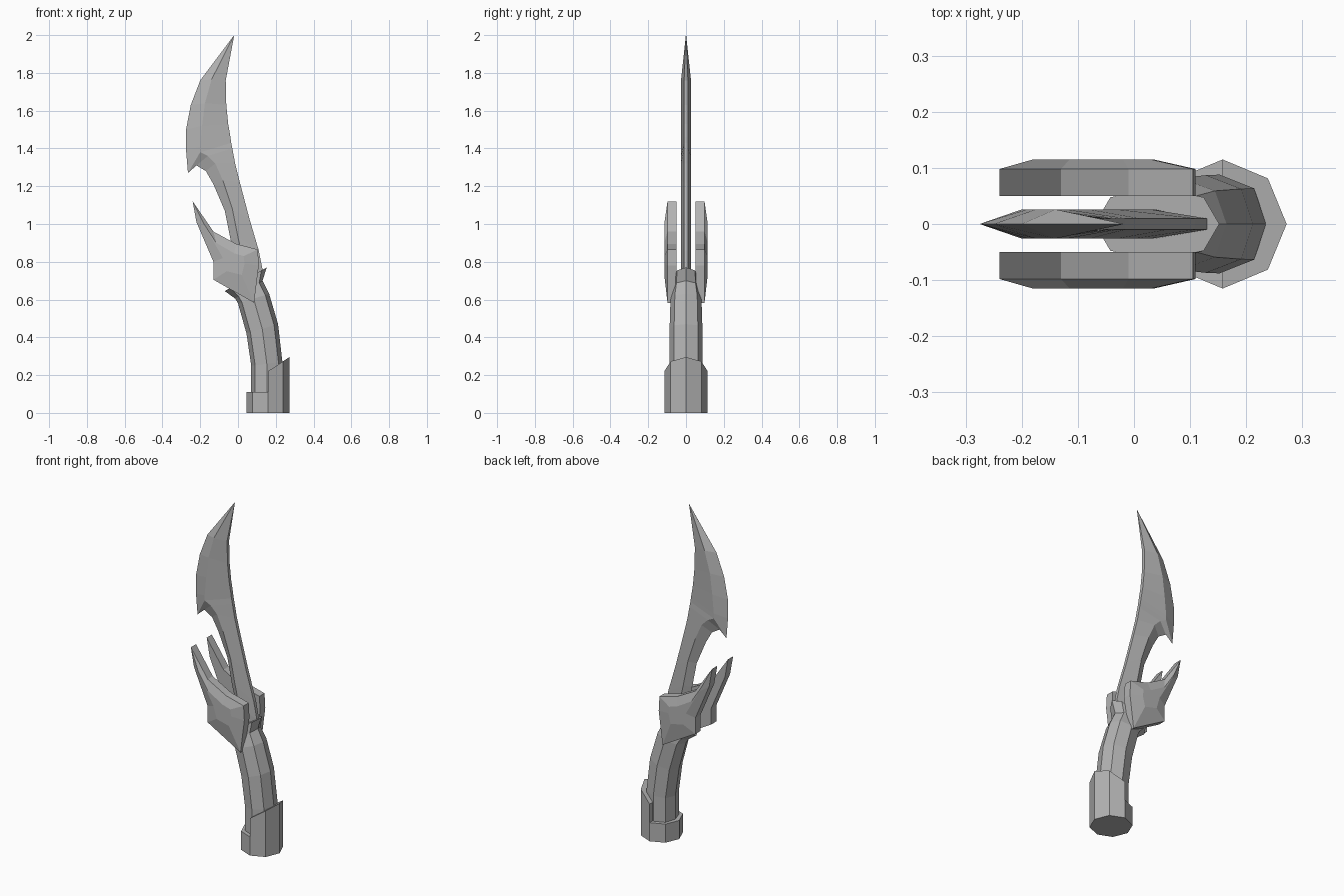
import bpy, bmesh, math
from mathutils import Vector

cube = bpy.data.objects.get("Cube")
if cube:
    bpy.data.objects.remove(cube)

steel = bpy.data.materials.new("grey_steel")
GREY = (0.45, 0.45, 0.45, 1)
steel.use_nodes = True
steel.diffuse_color = GREY
steel.node_tree.nodes["Principled BSDF"].inputs["Base Color"].default_value = GREY


def finish(name, bm):
    bmesh.ops.recalc_face_normals(bm, faces=bm.faces)
    mesh = bpy.data.meshes.new(name)
    bm.to_mesh(mesh)
    bm.free()
    mesh.materials.append(steel)
    obj = bpy.data.objects.new(name, mesh)
    bpy.context.collection.objects.link(obj)
    return obj


def loft(name, rings):
    """Skin a list of equal-length point rings and cap both ends."""
    bm = bmesh.new()
    loops = [[bm.verts.new(p) for p in ring] for ring in rings]
    n = len(loops[0])
    for a, b in zip(loops, loops[1:]):
        for i in range(n):
            j = (i + 1) % n
            bm.faces.new((a[i], a[j], b[j], b[i]))
    bm.faces.new(loops[0])
    bm.faces.new(loops[-1])
    bmesh.ops.remove_doubles(bm, verts=bm.verts, dist=0.0005)
    return finish(name, bm)


# Blade: each row is cutting edge, ridge and spine in (x, z)
rows = [
    ((0.00, 0.68), (0.04, 0.68), (0.115, 0.66)),
    ((-0.01, 0.80), (0.03, 0.80), (0.13, 0.76)),
    ((-0.04, 0.92), (0.00, 0.93), (0.11, 0.86)),
    ((-0.07, 1.07), (-0.03, 1.08), (0.06, 1.03)),
    ((-0.13, 1.21), (-0.08, 1.23), (0.01, 1.22)),
    ((-0.17, 1.28), (-0.12, 1.32), (-0.015, 1.32)),
    ((-0.22, 1.31), (-0.16, 1.36), (-0.03, 1.40)),
    ((-0.265, 1.27), (-0.20, 1.38), (-0.036, 1.43)),
    ((-0.275, 1.39), (-0.20, 1.41), (-0.04, 1.46)),
    ((-0.275, 1.50), (-0.19, 1.52), (-0.052, 1.53)),
    ((-0.25, 1.63), (-0.175, 1.64), (-0.062, 1.63)),
    ((-0.20, 1.76), (-0.14, 1.765), (-0.065, 1.76)),
    ((-0.024, 1.995), (-0.022, 1.997), (-0.02, 2.0)),
]
rings = []
for k, (e, r, s) in enumerate(rows):
    tip = k == len(rows) - 1
    ry, sy = (0.001, 0.0005) if tip else (0.026, 0.01)
    rings.append([(e[0], 0, e[1]), (r[0], -ry, r[1]), (s[0], -sy, s[1]),
                  (s[0], sy, s[1]), (r[0], ry, r[1])])
loft("blade", rings)

# Guard plates: full outline, with a raised smaller outline on the outside
outline = [(-0.24, 1.12), (-0.13, 0.96), (-0.01, 0.895), (0.105, 0.865),
           (0.11, 0.78), (0.085, 0.583), (-0.13, 0.705), (-0.13, 0.80), (-0.22, 1.01)]
raised = [(-0.18, 1.00), (-0.115, 0.90), (-0.02, 0.845), (0.03, 0.83),
          (0.035, 0.79), (0.02, 0.73), (-0.06, 0.75), (-0.08, 0.82), (-0.165, 0.97)]
for side, name in ((-1, "front_guard"), (1, "back_guard")):
    loft(name, [[(x, side * y, z) for x, z in pts]
                for pts, y in ((outline, 0.05), (outline, 0.098), (raised, 0.115))])

# Grip: each row is left point, right point and half width
grip = [
    ((0.07, 0.05), (0.235, 0.05), 0.088),
    ((0.07, 0.25), (0.235, 0.27), 0.088),
    ((0.045, 0.42), (0.212, 0.47), 0.087),
    ((0.00, 0.58), (0.165, 0.63), 0.082),
    ((-0.015, 0.605), (0.13, 0.70), 0.070),
    ((-0.07, 0.645), (0.152, 0.77), 0.066),
]
section = [(1, 0), (0.75, 0.72), (0, 1), (-0.75, 0.72),
           (-1, 0), (-0.75, -0.72), (0, -1), (0.75, -0.72)]
rings = []
for a, b, w in grip:
    a, b = Vector((a[0], 0, a[1])), Vector((b[0], 0, b[1]))
    mid, half = (a + b) / 2, (b - a) / 2
    rings.append([mid + half * u + Vector((0, w * v, 0)) for u, v in section])
loft("grip", rings)


# Pommel: low half and tall half of an octagon, the tall one with a sloping top
def half_octagon(name, start, height):
    pts = []
    for i in range(5):
        t = start + i * math.pi / 4
        pts.append((0.158 + 0.114 * math.cos(t), 0.115 * math.sin(t)))
    loft(name, [[(x, y, 0) for x, y in pts], [(x, y, height(x)) for x, y in pts]])


half_octagon("pommel_low_half", math.pi / 2, lambda x: 0.11)
half_octagon("pommel_tall_half", -math.pi / 2, lambda x: 0.22 + 0.66 * (x - 0.158))
